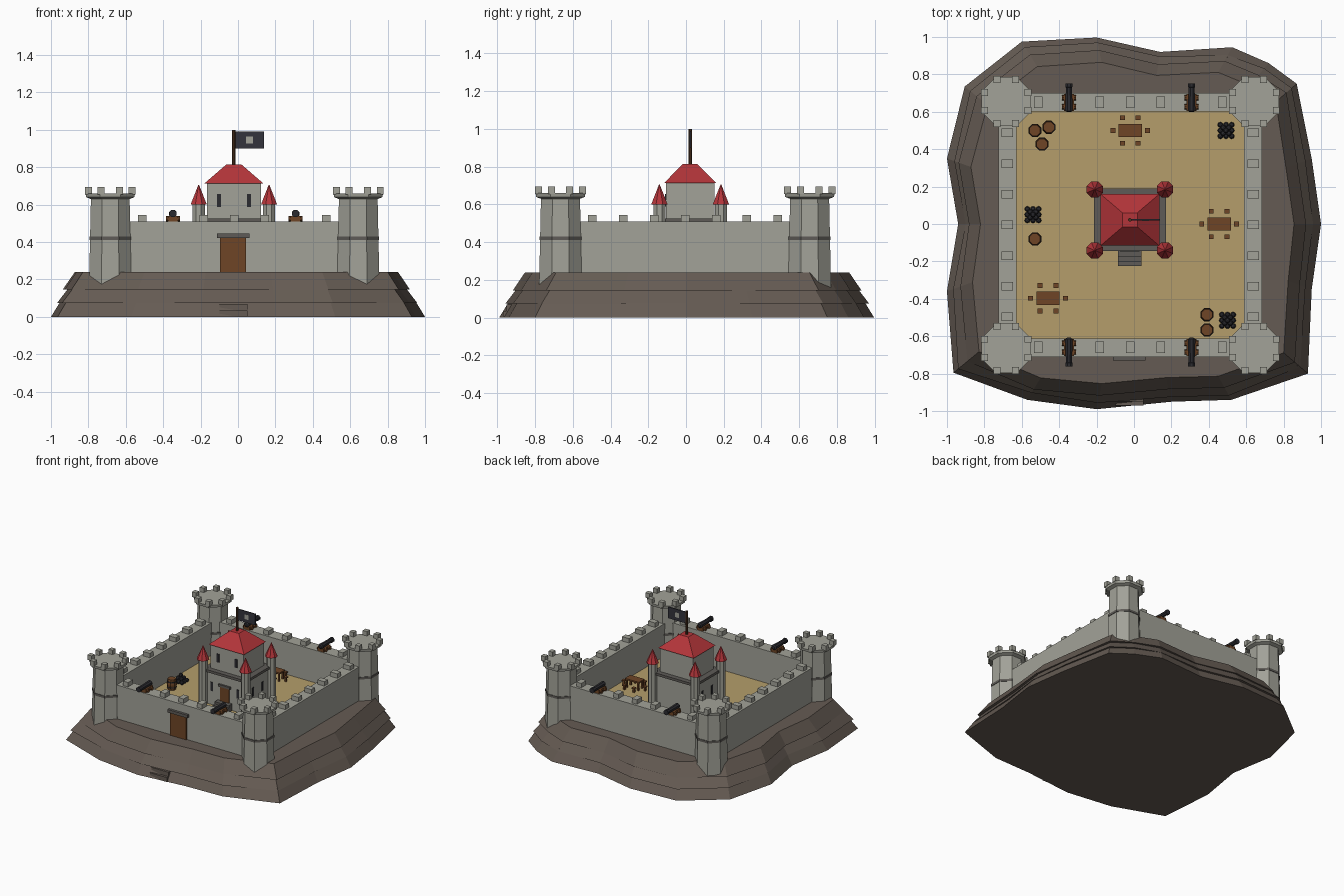
import bpy, bmesh, math, random
from mathutils import Matrix, Vector

if "Cube" in bpy.data.objects:
    bpy.data.objects.remove(bpy.data.objects["Cube"])

random.seed(4)
CX, CY = -0.02, -0.005          # castle centre
KX, KY = -0.022, 0.022          # keep centre
FLOOR, WALL = 0.25, 0.51        # courtyard and wall-walk heights


def material(name, hexa):
    m = bpy.data.materials.new(name)
    rgb = [int(hexa[i:i + 2], 16) / 255 for i in (0, 2, 4)]
    m.diffuse_color = [c / 12.92 if c <= 0.04045 else ((c + 0.055) / 1.055) ** 2.4 for c in rgb] + [1]
    m.use_nodes = True
    m.node_tree.nodes["Principled BSDF"].inputs["Base Color"].default_value = m.diffuse_color
    return m


STONE = material("light stone", "A2A298")
DARK = material("dark stone", "5E5B57")
ROCK = material("brown rock", "655B53")
SAND = material("sand", "B59E6B")
RED = material("red roof", "B4353A")
WOOD = material("wood", "6E4526")
POLE = material("dark wood", "4C3220")
IRON = material("black iron", "2B2B30")
FLAG = material("flag cloth", "34343C")


def part(name, mat, build):
    bm = bmesh.new()
    build(bm)
    bmesh.ops.recalc_face_normals(bm, faces=bm.faces)
    me = bpy.data.meshes.new(name)
    bm.to_mesh(me)
    bm.free()
    me.materials.append(mat)
    ob = bpy.data.objects.new(name, me)
    bpy.context.collection.objects.link(ob)
    return ob


def box(bm, x0, x1, y0, y1, z0, z1):
    m = Matrix.Translation(((x0 + x1) / 2, (y0 + y1) / 2, (z0 + z1) / 2))
    bmesh.ops.create_cube(bm, size=1, matrix=m @ Matrix.Diagonal((x1 - x0, y1 - y0, z1 - z0, 1)))


def cbox(bm, x, y, z0, sx, sy, h):
    box(bm, x - sx / 2, x + sx / 2, y - sy / 2, y + sy / 2, z0, z0 + h)


def lathe(bm, x, y, prof, n=8, axis='Z', turn=0.5):
    """Stack of n-sided rings from (radius, height) pairs, capped."""
    rings = []
    for r, h in prof:
        ring = []
        for i in range(n):
            a = (i + turn) * math.tau / n
            u, v = r * math.cos(a), r * math.sin(a)
            ring.append(bm.verts.new((x + u, y + v, h) if axis == 'Z' else (x + u, h, y + v)))
        rings.append(ring)
    loft(bm, rings)


def loft(bm, rings):
    n = len(rings[0])
    for a, b in zip(rings, rings[1:]):
        for i in range(n):
            bm.faces.new((a[i], a[(i + 1) % n], b[(i + 1) % n], b[i]))
    bm.faces.new(rings[0][::-1])
    bm.faces.new(rings[-1])


# rocky island: three stacked, tapering ledges
OUTLINE = [(-.94, 0), (-1, .35), (-.905, .735), (-.6, .975), (-.2, .997), (.14, .92), (.525, .945),
           (.72, .86), (.87, .75), (.95, .35), (1, 0), (.95, -.35), (.93, -.8), (.52, -.94),
           (.2, -.95), (-.2, -.99), (-.57, -.94), (-.965, -.795), (-1, -.36)]


def ledge(s0, s1, z0, z1, jitter):
    def build(bm):
        js = [1 + random.uniform(-jitter, jitter) for _ in OUTLINE]
        loft(bm, [[bm.verts.new((x * s * j, y * s * j, z)) for (x, y), j in zip(OUTLINE, js)]
                  for s, z in ((s0, z0), (s1, z1))])
    return build


part("rock_lower", ROCK, ledge(1, .945, 0, .09, 0))
part("rock_middle", ROCK, ledge(.965, .90, .075, .16, .012))
part("rock_upper", ROCK, ledge(.93, .865, .145, .24, .012))


def rock_steps(bm):
    box(bm, -.1, .05, -.97, -.85, 0, .035)
    box(bm, -.1, .05, -.95, -.85, .03, .07)


part("rock_steps", ROCK, rock_steps)
part("courtyard", SAND, lambda bm: cbox(bm, CX, CY, .2, 1.23, 1.23, FLOOR - .2))


# curtain walls and merlons
def walls(bm):
    o, i = .705, .607
    for s in (-1, 1):
        ya, yb = sorted((CY + s * o, CY + s * i))
        box(bm, CX - o, CX + o, ya, yb, .2, WALL)
        xa, xb = sorted((CX + s * o, CX + s * i))
        box(bm, xa, xb, CY - i, CY + i, .2, WALL)


def merlons(bm):
    for s in (-1, 1):
        for k in range(-3, 4):
            if abs(k) != 2:
                cbox(bm, CX + k * .164, CY + s * .655, WALL - .005, .045, .062, .04)
            cbox(bm, CX + s * .657, CY + k * .164, WALL - .005, .062, .045, .04)


part("curtain_walls", STONE, walls)
part("wall_merlons", STONE, merlons)

# corner towers
CORNERS = [(CX + a * .663, CY + b * .66) for a in (-1, 1) for b in (-1, 1)]


def towers(bm):
    for x, y in CORNERS:
        lathe(bm, x, y, [(.123, .155), (.112, .63), (.14, .64), (.143, .66)])
        for k in range(8):
            a = (k + .5) * math.tau / 8
            cbox(bm, x + .127 * math.cos(a), y + .127 * math.sin(a), .655, .037, .037, .04)


def tower_bands(bm):
    for x, y in CORNERS:
        lathe(bm, x, y, [(.121, .412), (.121, .43)])


part("corner_towers", STONE, towers)
part("tower_bands", DARK, tower_bands)

# main gate
part("gate_door", WOOD, lambda bm: box(bm, -.097, .044, CY - .715, CY - .70, .235, .425))
part("gate_lintel", DARK, lambda bm: box(bm, -.112, .062, CY - .725, CY - .70, .422, .446))


# keep
def keep(bm):
    cbox(bm, KX, KY, .24, .36, .31, .27)
    cbox(bm, KX, KY, .52, .29, .257, .195)


def keep_turrets(bm):
    for a in (-1, 1):
        for b in (-1, 1):
            lathe(bm, KX + a * .188, KY + b * .163, [(.035, .24), (.035, .605)])


def turret_roofs(bm):
    for a in (-1, 1):
        for b in (-1, 1):
            lathe(bm, KX + a * .188, KY + b * .163, [(.047, .60), (.002, .706)])


def keep_roof(bm):
    loft(bm, [[bm.verts.new((KX + a * w, KY + b * d, z)) for a, b in ((-1, -1), (1, -1), (1, 1), (-1, 1))]
              for w, d, z in ((.157, .138, .714), (.04, .038, .815))])


def windows(bm):
    for s in (-1, 1):
        cbox(bm, KX + s * .08, KY - .1285, .588, .022, .008, .068)     # upper front
        cbox(bm, KX + s * .115, KY - .155, .36, .022, .008, .07)       # lower front
        for t in (-1, 1):
            cbox(bm, KX + s * .18, KY + t * .06, .36, .008, .022, .07)  # lower sides


def keep_steps(bm):
    for k in range(3):
        box(bm, KX - .063, KX + .063, -.15 - .025 * (3 - k), -.13, .24, FLOOR + .018 * (k + 1))


part("keep_body", STONE, keep)
part("keep_ledge", DARK, lambda bm: cbox(bm, KX, KY, .505, .385, .335, .02))
part("keep_turrets", STONE, keep_turrets)
part("turret_roofs", RED, turret_roofs)
part("keep_roof", RED, keep_roof)
part("keep_windows", IRON, windows)
part("keep_steps", DARK, keep_steps)
part("keep_door", WOOD, lambda bm: cbox(bm, KX, KY - .157, .29, .08, .01, .13))
part("keep_door_lintel", DARK, lambda bm: cbox(bm, KX, KY - .16, .418, .105, .02, .018))

# flag
part("flag_pole", POLE, lambda bm: lathe(bm, KX, KY, [(.01, .8), (.01, 1.0)]))
part("flag", FLAG, lambda bm: box(bm, KX, .139, KY - .004, KY + .004, .9, .99))
part("flag_emblem", STONE, lambda bm: box(bm, .044, .08, KY - .0048, KY + .0048, .926, .964))

# cannons on the front and back walls
CANNONS = [(CX + a * .328, b) for a in (-1, 1) for b in (-1, 1)]


def carriages(bm):
    for x, s in CANNONS:
        cbox(bm, x, CY + s * .655, WALL, .052, .09, .028)
        for t in (-1, 1):
            for d in (.632, .68):
                n = len(bm.verts)
                bmesh.ops.create_cone(bm, cap_ends=True, segments=8, radius1=.014, radius2=.014, depth=.012,
                                      matrix=Matrix.Translation((x + t * .032, CY + s * d, WALL + .014))
                                      @ Matrix.Rotation(math.pi / 2, 4, 'Y'))


def cannon_barrels(bm):
    for x, s in CANNONS:
        prof = [(.012, .603), (.022, .61), (.017, .735), (.021, .737), (.021, .757)]
        lathe(bm, x, .552, [(r, CY + s * d) for r, d in prof], axis='Y')


part("cannon_carriages", WOOD, carriages)
part("cannon_barrels", IRON, cannon_barrels)

# courtyard barrels with iron hoops
BARRELS = [(-.53, .5), (-.455, .517), (-.492, .427), (-.53, -.08), (.39, -.485), (.39, -.567)]


def barrels(bm):
    for x, y in BARRELS:
        lathe(bm, x, y, [(.031, FLOOR), (.038, FLOOR + .042), (.031, FLOOR + .085)])


def hoops(bm):
    for x, y in BARRELS:
        for z in (.018, .06):
            lathe(bm, x, y, [(.037, FLOOR + z), (.037, FLOOR + z + .008)])


part("barrels", WOOD, barrels)
part("barrel_hoops", IRON, hoops)


# pyramids of cannon balls
def balls(bm):
    for x, y in ((.492, .5), (-.54, .05), (.5, -.515)):
        for lay in range(3):
            m = 3 - lay
            for i in range(m):
                for j in range(m):
                    p = Vector((x + (i - (m - 1) / 2) * .03, y + (j - (m - 1) / 2) * .03, FLOOR + .016 + lay * .022))
                    bmesh.ops.create_uvsphere(bm, u_segments=8, v_segments=5, radius=.016,
                                              matrix=Matrix.Translation(p))


part("cannon_balls", IRON, balls)


# tables with stools around them
def tables(bm):
    for x, y in ((-.02, .5), (.455, 0), (-.46, -.397)):
        cbox(bm, x, y, FLOOR + .06, .125, .07, .012)
        for a in (-1, 1):
            for b in (-1, 1):
                cbox(bm, x + a * .05, y + b * .024, FLOOR, .012, .012, .062)
        seats = [(a * .042, b * .068) for a in (-1, 1) for b in (-1, 1)] + [(-.093, 0), (.093, 0)]
        for u, v in seats:
            cbox(bm, x + u, y + v, FLOOR + .03, .026, .026, .008)
            cbox(bm, x + u, y + v, FLOOR, .014, .014, .032)


part("tables_and_stools", WOOD, tables)
